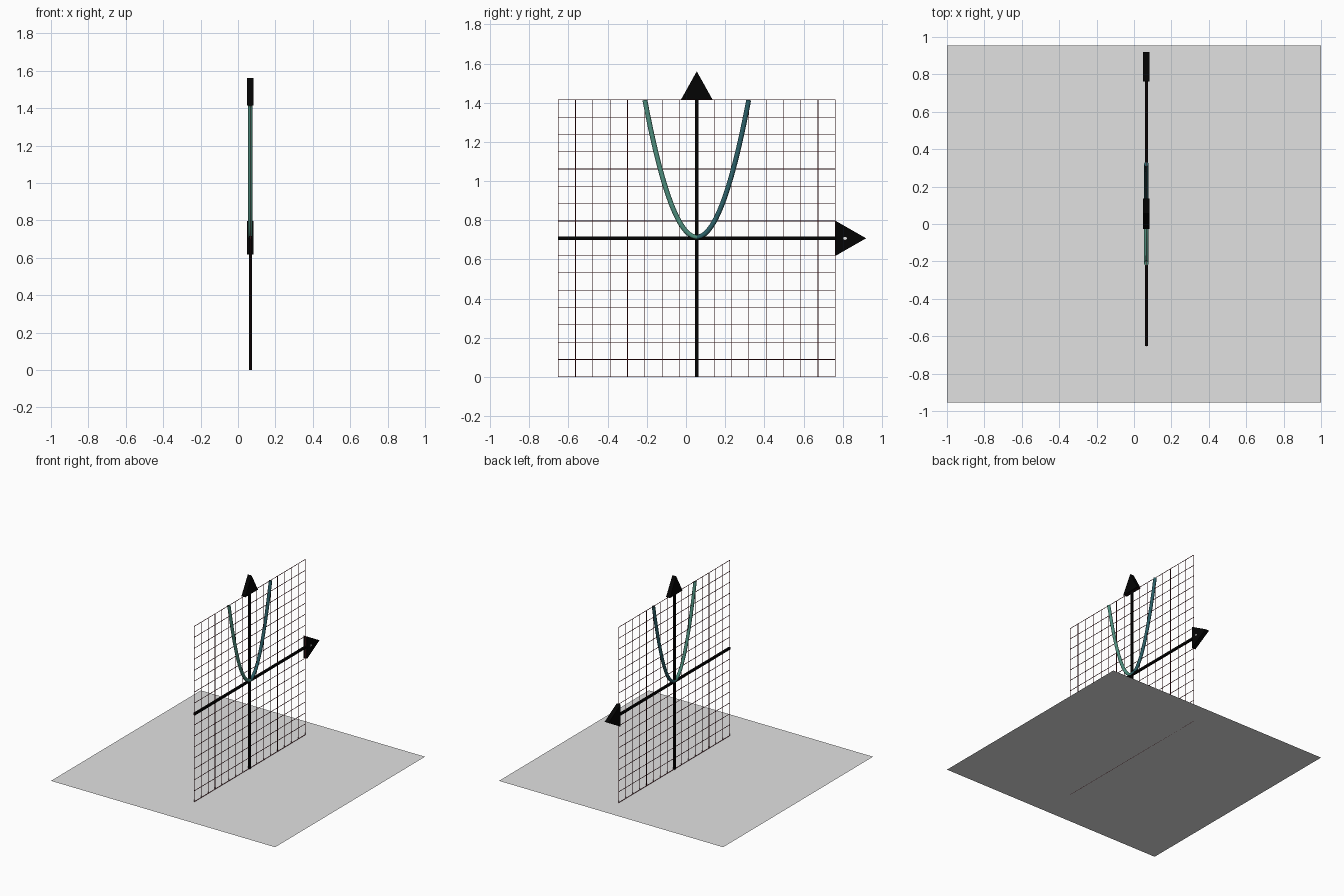
import bpy, bmesh, math
from mathutils import Vector

if "Cube" in bpy.data.objects:
    bpy.data.objects.remove(bpy.data.objects["Cube"])

X, YC, ZC, H = 0.066, 0.055, 0.7075, 0.7075   # board plane, centre and half size
CELLS = 16


def material(name, rgb):
    m = bpy.data.materials.new(name)
    m.diffuse_color = (*rgb, 1)
    m.use_nodes = True
    m.node_tree.nodes["Principled BSDF"].inputs["Base Color"].default_value = m.diffuse_color
    return m


GREY = material("floor grey", (0.757, 0.757, 0.757))
BLACK = material("axis black", (0.001, 0.001, 0.001))
MAROON = material("grid maroon", (0.09, 0.006, 0.01))
GREEN = material("curve green", (0.075, 0.27, 0.205))
BLUE = material("curve blue", (0.024, 0.115, 0.135))
WHITE = material("dot white", (0.8, 0.8, 0.8))


def finish(name, bm, *mats):
    bmesh.ops.recalc_face_normals(bm, faces=bm.faces)
    me = bpy.data.meshes.new(name)
    bm.to_mesh(me)
    bm.free()
    for m in mats:
        me.materials.append(m)
    ob = bpy.data.objects.new(name, me)
    bpy.context.collection.objects.link(ob)
    return ob


def add_box(bm, lo, hi):
    lo, hi = Vector(lo), Vector(hi)
    for v in bmesh.ops.create_cube(bm, size=1)["verts"]:
        v.co = (lo + hi) / 2 + Vector(a * b for a, b in zip(v.co, hi - lo))


def add_prism(bm, pts, half, x=X):
    # flat outline in the board plane, thickened along x
    a = [bm.verts.new((x - half, y, z)) for y, z in pts]
    b = [bm.verts.new((x + half, y, z)) for y, z in pts]
    bm.faces.new(a)
    bm.faces.new(b)
    for i in range(len(pts)):
        j = (i + 1) % len(pts)
        bm.faces.new((a[i], a[j], b[j], b[i]))


# floor sheet
bm = bmesh.new()
bm.faces.new([bm.verts.new(p) for p in
              ((-1, -0.955, 0), (1, -0.955, 0), (1, 0.955, 0), (-1, 0.955, 0))])
finish("floor", bm, GREY)

# square grid of thin wires
bm = bmesh.new()
t = 0.0015
for i in range(CELLS + 1):
    d = -H + 2 * H * i / CELLS
    y, z = YC + d, max(ZC + d, t)
    add_box(bm, (X - t, y - t, 0), (X + t, y + t, 2 * H))
    add_box(bm, (X - t, YC - H, z - t), (X + t, YC + H, z + t))
finish("grid", bm, MAROON)

# axes, each a square bar
r = 0.008
bm = bmesh.new()
add_box(bm, (X - r, YC - r, 0), (X + r, YC + r, 2 * H))
finish("vertical_axis", bm, BLACK)
bm = bmesh.new()
add_box(bm, (X - r, YC - H, ZC - r), (X + r, YC + H, ZC + r))
finish("horizontal_axis", bm, BLACK)

# flat triangular arrowheads
w, length = 0.081, 0.145
bm = bmesh.new()
add_prism(bm, [(YC - w, 2 * H), (YC + w, 2 * H), (YC, 2 * H + length)], 0.017)
finish("vertical_arrowhead", bm, BLACK)
bm = bmesh.new()
e = YC + H
add_prism(bm, [(e, ZC - 0.09), (e + 0.157, ZC), (e, ZC + 0.09)], 0.017)
finish("horizontal_arrowhead", bm, BLACK)

# tiny light dot on the side arrowhead
bm = bmesh.new()
add_prism(bm, [(0.812 + 0.01 * math.cos(k * math.pi / 4), ZC + 0.008 * math.sin(k * math.pi / 4))
               for k in range(8)], 0.001, X + 0.017)
finish("arrowhead_dot", bm, WHITE)

# parabola tube, green on the left branch and blue on the right
bm = bmesh.new()
N, S, R, half = 48, 12, 0.0125, 0.265
a = 0.7 / half ** 2
rings = []
for i in range(N + 1):
    u = half * (2 * i / N - 1)
    n = Vector((0, -2 * a * u, 1)).normalized()
    c = Vector((X, YC + u, ZC + 0.006 + a * u * u))
    ring = []
    for k in range(S):
        q = 2 * math.pi * k / S
        p = c + R * (math.cos(q) * n + math.sin(q) * Vector((1, 0, 0)))
        p.z = min(p.z, 2 * H)
        ring.append(bm.verts.new(p))
    rings.append(ring)
for p, q in zip(rings, rings[1:]):
    for k in range(S):
        j = (k + 1) % S
        bm.faces.new((p[k], p[j], q[j], q[k]))
bm.faces.new(rings[0])
bm.faces.new(rings[-1])
for f in bm.faces:
    f.material_index = int(f.calc_center_median().y > YC)
curve = finish("parabola", bm, GREEN, BLUE)
bpy.context.view_layer.objects.active = curve
curve.select_set(True)
bpy.ops.object.shade_smooth_by_angle(angle=math.radians(40))
